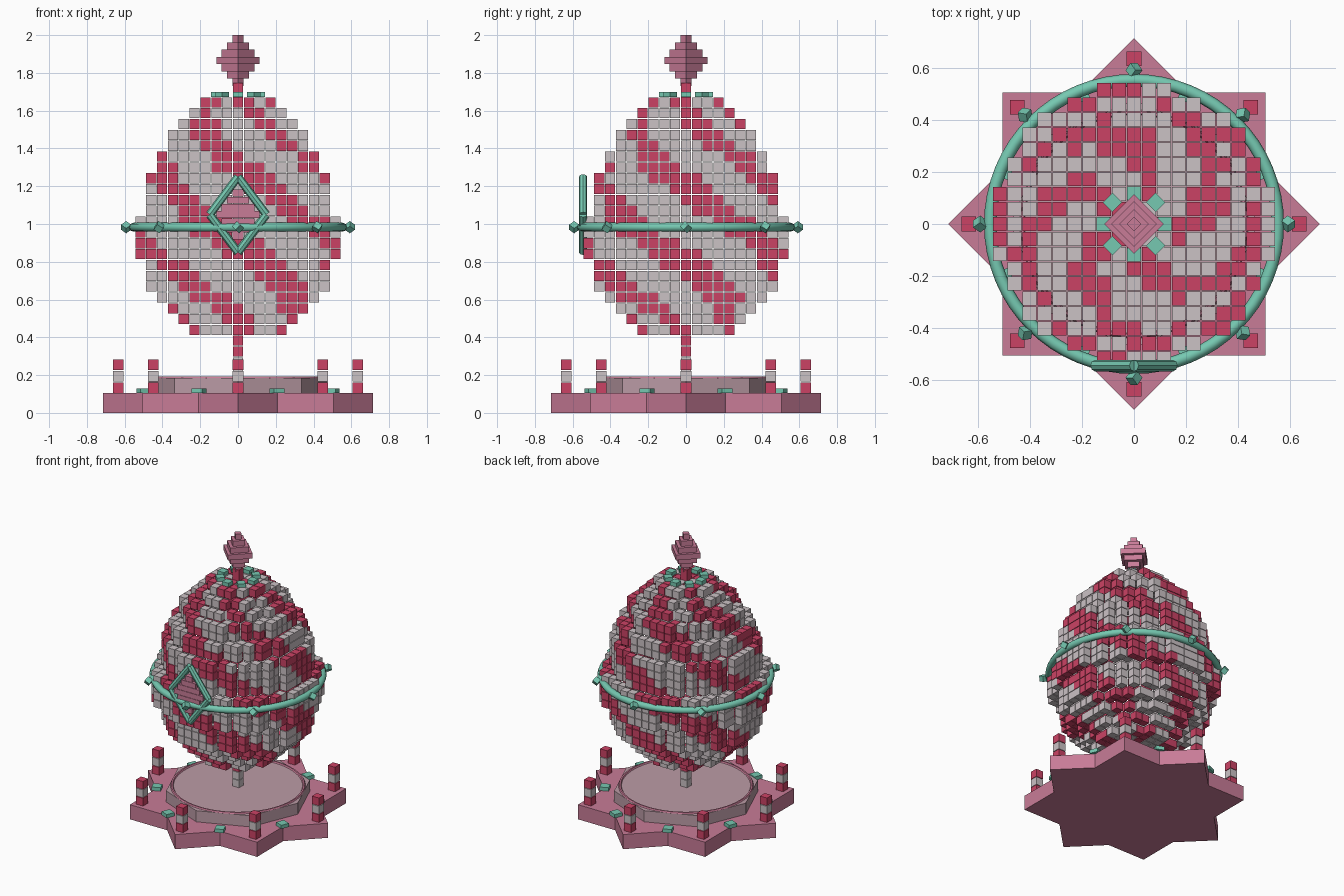
import bpy, bmesh, math
from mathutils import Matrix, Vector

if "Cube" in bpy.data.objects:
    bpy.data.objects.remove(bpy.data.objects["Cube"])


def material(name, rgb):
    m = bpy.data.materials.new(name)
    m.diffuse_color = (*rgb, 1)
    m.use_nodes = True
    m.node_tree.nodes["Principled BSDF"].inputs["Base Color"].default_value = m.diffuse_color
    return m


RED = material("raspberry", (0.60, 0.055, 0.13))
WHITE = material("pale_grey", (0.60, 0.54, 0.56))
MINT = material("mint", (0.18, 0.58, 0.44))
PINK = material("rose_pink", (0.58, 0.20, 0.31))
PALE = material("dusty_pink", (0.50, 0.33, 0.38))


class Part:
    """Collects primitives into one mesh object."""

    def __init__(self, name, *mats):
        self.name, self.mats, self.bm = name, mats, bmesh.new()

    def box(self, loc, size, rot=None, mat=0):
        m = Matrix.Translation(loc) @ (rot or Matrix()) @ Matrix.Diagonal((*size, 1))
        verts = bmesh.ops.create_cube(self.bm, size=1, matrix=m)["verts"]
        if mat:
            for f in {f for v in verts for f in v.link_faces}:
                f.material_index = mat

    def rod(self, a, b, radius, sides=8):
        a, b = Vector(a), Vector(b)
        d = b - a
        m = Matrix.Translation((a + b) / 2) @ d.to_track_quat('Z', 'Y').to_matrix().to_4x4()
        bmesh.ops.create_cone(self.bm, cap_ends=True, segments=sides, radius1=radius,
                              radius2=radius, depth=d.length, matrix=m)

    def prism(self, points, z0, z1):
        f = self.bm.faces.new([self.bm.verts.new((x, y, z0)) for x, y in points])
        ext = bmesh.ops.extrude_face_region(self.bm, geom=[f], use_keep_orig=True)["geom"]
        for v in ext:
            if isinstance(v, bmesh.types.BMVert):
                v.co.z = z1
        bmesh.ops.recalc_face_normals(self.bm, faces=self.bm.faces[:])

    def finish(self):
        me = bpy.data.meshes.new(self.name)
        self.bm.to_mesh(me)
        self.bm.free()
        for m in self.mats:
            me.materials.append(m)
        ob = bpy.data.objects.new(self.name, me)
        bpy.context.collection.objects.link(ob)
        return ob


def polar(r, a):
    return r * math.cos(a), r * math.sin(a)


def spin(a):
    return Matrix.Rotation(a, 4, 'Z')


def torus(name, mat, z, major, minor, sides):
    bpy.ops.mesh.primitive_torus_add(location=(0, 0, z), major_radius=major, minor_radius=minor,
                                     major_segments=64, minor_segments=sides)
    ob = bpy.context.object
    ob.name = name
    ob.data.materials.append(mat)
    bpy.ops.object.shade_smooth_by_angle(angle=math.radians(50))


EIGHTH = math.pi / 4
PITCH, CUBE, EGG_Z = 0.0574, 0.0535, 0.41

# Eight-pointed base
base = Part("star_base", PINK)
base.prism([polar(0.547 if k % 2 else 0.715, k * EIGHTH / 2) for k in range(16)], 0, 0.105)
base.finish()

# Raised plate with a thin rim
plate = Part("raised_plate", PALE)
plate.prism([polar(0.475, k * EIGHTH) for k in range(8)], 0.105, 0.185)
plate.finish()
torus("plate_rim", PINK, 0.185, 0.43, 0.01, 6)

# Mint tiles in the notches of the star
tiles = Part("base_tiles", MINT)
for k in range(8):
    a = (k + 0.5) * EIGHTH
    tiles.box((*polar(0.54, a), 0.117), (0.06, 0.06, 0.026), spin(a))
tiles.finish()

# Striped posts on the star tips
posts = Part("striped_posts", RED, WHITE)
for k in range(8):
    for i in range(3):
        posts.box((*polar(0.635, k * EIGHTH), 0.134 + 0.06 * i), (0.056,) * 3, mat=i % 2)
posts.finish()

# Central stem under the egg
stem = Part("stem", RED, WHITE)
for i in range(4):
    stem.box((0, 0, 0.21 + PITCH * i), (CUBE,) * 3, mat=int(i < 2))
stem.finish()

# Egg of cubes: half-width in cubes for each layer, bottom to top
HALF = [4, 5, 6, 7, 8, 8, 8, 9, 9, 9, 9, 8, 8, 8, 8, 7, 7, 6, 6, 5, 4, 3]


def filled(i, j, k):
    return 0 <= k < len(HALF) and i * i + j * j <= (HALF[k] + 0.35) ** 2


def is_red(i, j, z):
    turn = math.atan2(i, -j) / (2 * math.pi)
    return math.cos(2 * math.pi * (5 * turn + (z - 1.30) / 0.41)) > 0.17


egg = Part("cube_egg", RED, WHITE)
STEPS = [(1, 0, 0), (-1, 0, 0), (0, 1, 0), (0, -1, 0), (0, 0, 1), (0, 0, -1)]
for k in range(len(HALF)):
    z = EGG_Z + PITCH * (k + 0.5)
    for i in range(-9, 10):
        for j in range(-9, 10):
            if filled(i, j, k) and not all(filled(i + a, j + b, k + c) for a, b, c in STEPS):
                egg.box((i * PITCH, j * PITCH, z), (CUBE,) * 3, mat=int(not is_red(i, j, z)))
egg.finish()

# Belt around the egg with eight studs
torus("belt", MINT, 0.983, 0.553, 0.024, 8)
studs = Part("belt_studs", MINT)
tilt = Matrix.Rotation(EIGHTH, 4, 'X') @ Matrix.Rotation(EIGHTH, 4, 'Y')
for k in range(8):
    studs.box((*polar(0.592, k * EIGHTH), 0.983), (0.038,) * 3, spin(k * EIGHTH) @ tilt)
studs.finish()

# Diamond frame on the front
frame = Part("diamond_frame", MINT)
corners = [(0, -0.545, 1.25), (0.15, -0.545, 1.05), (0, -0.545, 0.85), (-0.15, -0.545, 1.05)]
for a, b in zip(corners, corners[1:] + corners[:1]):
    frame.rod(a, b, 0.022)
frame.finish()

# Stepped gem inside the frame, and stepped finial on top
STEP_HALF = [0.028, 0.057, 0.087, 0.115, 0.087, 0.057, 0.028]
gem = Part("front_gem", PINK)
finial = Part("finial", PINK)
for n, h in enumerate(STEP_HALF):
    gem.box((0, -0.545, 1.05 + 0.038 * (n - 3)), (2 * h, 0.036, 0.036))
    side = h * math.sqrt(2)
    finial.box((0, 0, 2.0 - 0.0385 * (6.5 - n)), (side, side, 0.0385), spin(EIGHTH))
gem.finish()
finial.finish()

# Finial neck and crown of mint tiles
neck = Part("finial_neck", RED)
neck.box((0, 0, 1.705), (CUBE, CUBE, 0.085))
neck.finish()
crown = Part("crown_tiles", MINT)
for k in range(8):
    crown.box((*polar(0.118, k * EIGHTH), 1.686), (0.052, 0.052, 0.026), spin(k * EIGHTH))
crown.finish()
